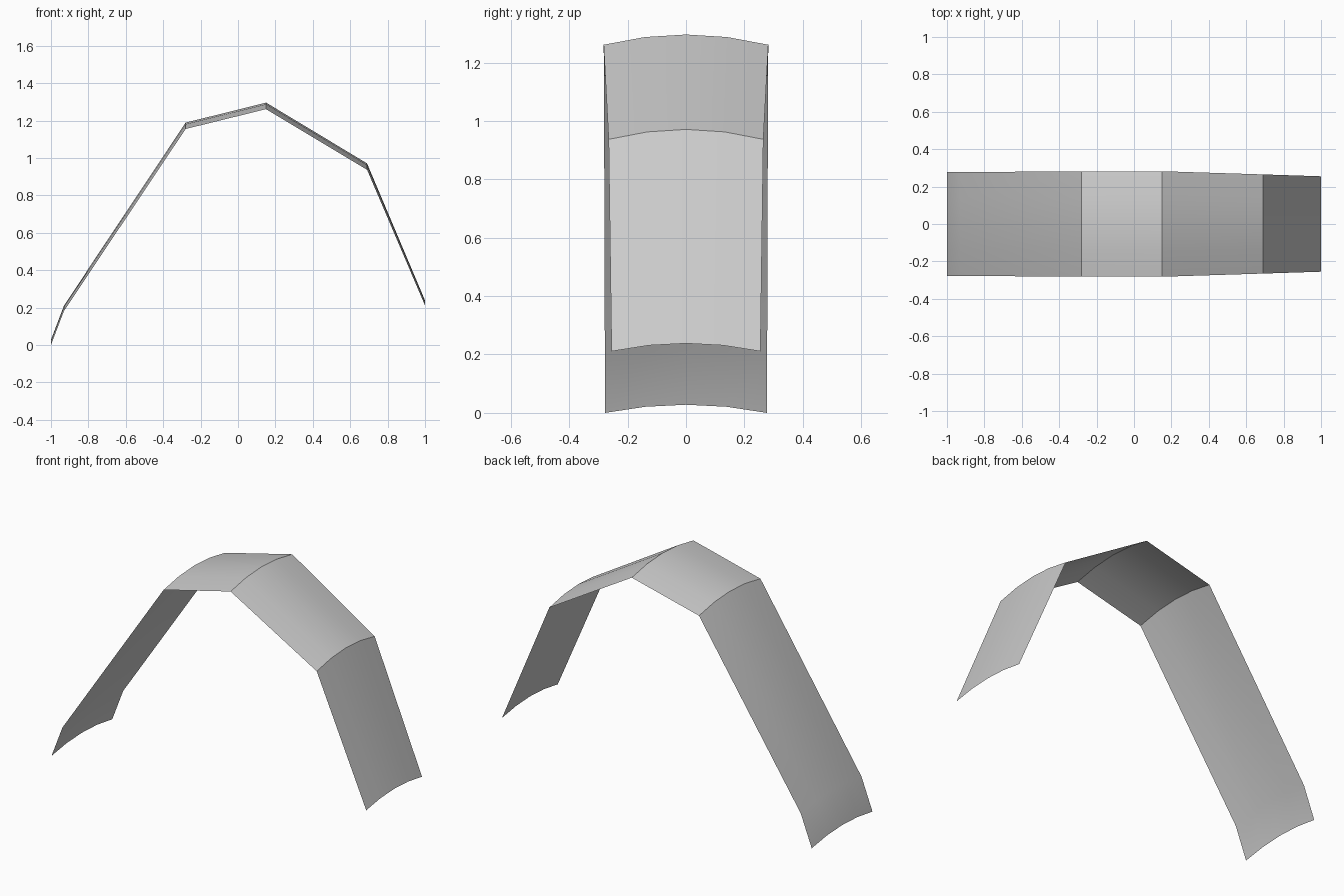
import bpy
import bmesh
import math

cube = bpy.data.objects.get("Cube")
if cube:
    bpy.data.objects.remove(cube, do_unlink=True)

# One plain grey for the whole sheet
grey = bpy.data.materials.new("light_grey")
grey.use_nodes = True
colour = (0.6, 0.6, 0.6, 1)
grey.diffuse_color = colour
grey.node_tree.nodes["Principled BSDF"].inputs["Base Color"].default_value = colour

# Bent profile: x, crown height, half width, drop at the side edges
profile = [
    (-1.0, 0.028, 0.278, 0.028),
    (-0.93, 0.212, 0.278, 0.029),
    (-0.28, 1.189, 0.281, 0.034),
    (0.15, 1.296, 0.282, 0.035),
    (0.69, 0.971, 0.265, 0.034),
    (1.0, 0.238, 0.255, 0.027),
]
# Crowned cross-section: fraction of half width, fraction of drop
section = [(-1, 1), (-0.5, 0.25), (0, 0), (0.5, 0.25), (1, 1)]

# Open sheet lofted along the profile
bm = bmesh.new()
rows = [[bm.verts.new((x, s * w, z - d * drop)) for s, d in section]
        for x, z, w, drop in profile]
for a, b in zip(rows, rows[1:]):
    for i in range(len(section) - 1):
        bm.faces.new((a[i], b[i], b[i + 1], a[i + 1]))

mesh = bpy.data.meshes.new("bent_panel")
bm.to_mesh(mesh)
bm.free()
mesh.materials.append(grey)
panel = bpy.data.objects.new("bent_panel", mesh)
bpy.context.collection.objects.link(panel)

# Smooth across the crown, sharp at the strong bends
bpy.ops.object.select_all(action="DESELECT")
panel.select_set(True)
bpy.context.view_layer.objects.active = panel
bpy.ops.object.shade_smooth_by_angle(angle=math.radians(30))
